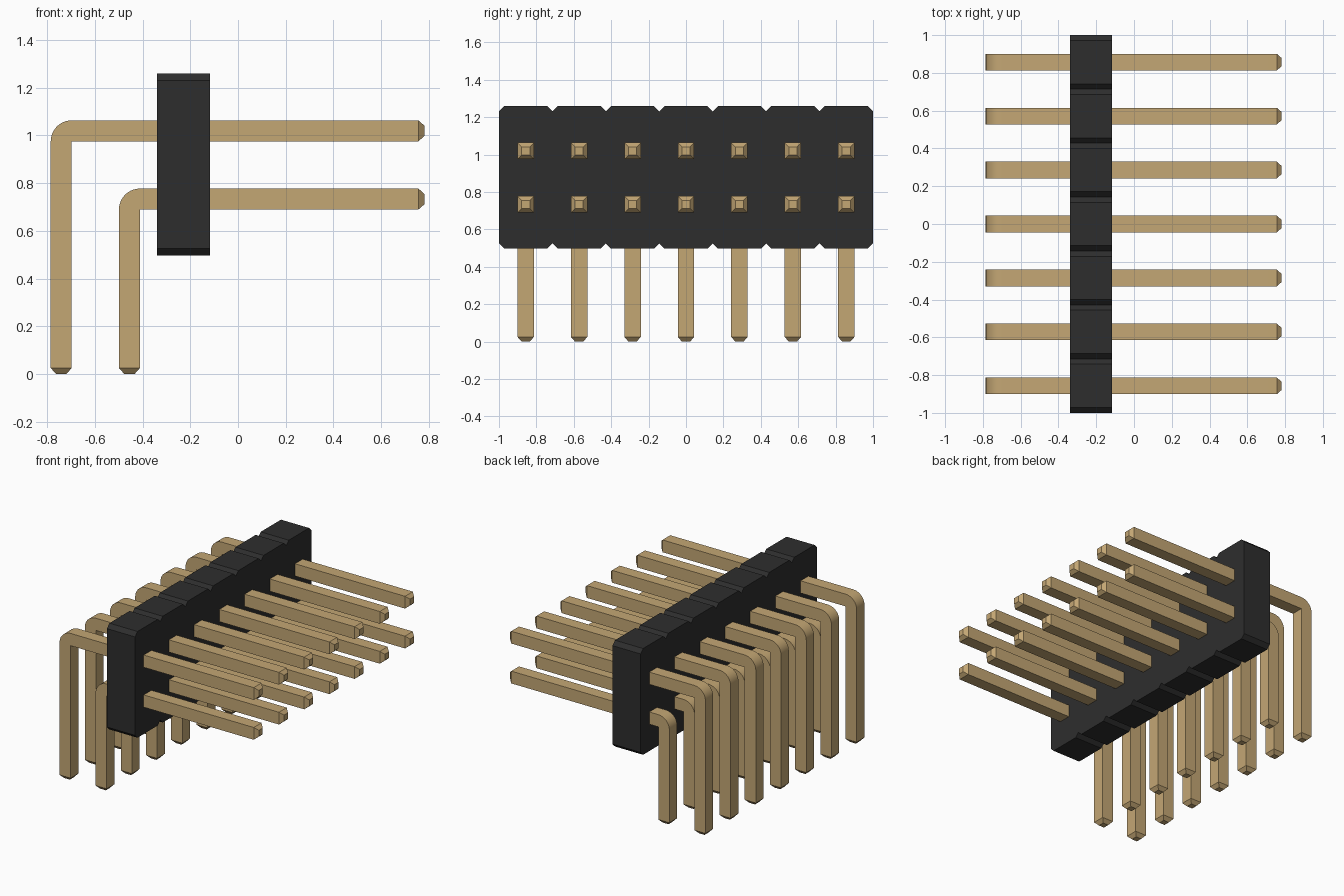
import bpy, bmesh, math
from mathutils import Vector

cube = bpy.data.objects.get("Cube")
if cube:
    bpy.data.objects.remove(cube, do_unlink=True)

COUNT = 7
PITCH = 2 / COUNT
HALF = 0.044       # half thickness of a pin
TIP_HALF = 0.022   # half thickness at the pin tip
TIP_LEN = 0.025
END_X = 0.781


def material(name, rgb):
    mat = bpy.data.materials.new(name)
    mat.use_nodes = True
    colour = (*rgb, 1)
    mat.diffuse_color = colour
    mat.node_tree.nodes["Principled BSDF"].inputs["Base Color"].default_value = colour
    return mat


def finish_mesh(bm, name, mat):
    bmesh.ops.remove_doubles(bm, verts=bm.verts, dist=0.0001)
    bmesh.ops.recalc_face_normals(bm, faces=bm.faces)
    mesh = bpy.data.meshes.new(name)
    bm.to_mesh(mesh)
    bm.free()
    mesh.materials.append(mat)
    return mesh


def place(name, mesh, y=0):
    obj = bpy.data.objects.new(name, mesh)
    obj.location.y = y
    bpy.context.collection.objects.link(obj)
    return obj


def housing_mesh(mat, x0=-0.34, x1=-0.117, z0=0.497, z1=1.259, cut=0.028):
    # Row of chamfered cells outlined in the y-z plane, then extruded along x
    top, bottom = [], []
    for i in range(COUNT):
        a, b = -1 + i * PITCH, -1 + (i + 1) * PITCH
        for y, d in ((a, cut), (a + cut, 0), (b - cut, 0), (b, cut)):
            if i and y == a:
                continue   # shared notch point
            top.append((x0, y, z1 - d))
            bottom.append((x0, y, z0 + d))
    bm = bmesh.new()
    face = bm.faces.new([bm.verts.new(p) for p in top + bottom[::-1]])
    ext = bmesh.ops.extrude_face_region(bm, geom=[face], use_keep_orig=True)
    moved = [v for v in ext["geom"] if isinstance(v, bmesh.types.BMVert)]
    bmesh.ops.translate(bm, verts=moved, vec=(x1 - x0, 0, 0))
    return finish_mesh(bm, "housing", mat)


def pin_mesh(name, leg_x, arm_z, mat, steps=10):
    # Square sections swept along the arm, round the bend and down the leg
    bm = bmesh.new()
    rings = []

    def ring(x, z, normal, half):
        c, n, w = Vector((x, 0, z)), Vector(normal) * half, Vector((0, half, 0))
        rings.append([bm.verts.new(p) for p in (c + n + w, c + n - w, c - n - w, c - n + w)])

    ring(END_X, arm_z, (0, 0, 1), TIP_HALF)
    ring(END_X - TIP_LEN, arm_z, (0, 0, 1), HALF)
    px, pz = leg_x + HALF, arm_z - HALF   # bend pivot at the inner corner
    for i in range(steps + 1):
        a = math.pi / 2 * (1 + i / steps)
        c, s = math.cos(a), math.sin(a)
        ring(px + c * HALF, pz + s * HALF, (c, 0, s), HALF)
    ring(leg_x, TIP_LEN, (-1, 0, 0), HALF)
    ring(leg_x, 0, (-1, 0, 0), TIP_HALF)

    for r, q in zip(rings, rings[1:]):
        for k in range(4):
            j = (k + 1) % 4
            bm.faces.new((r[k], r[j], q[j], q[k]))
    bm.faces.new(rings[0])
    bm.faces.new(rings[-1])
    bmesh.ops.dissolve_degenerate(bm, edges=bm.edges, dist=0.0001)
    mesh = finish_mesh(bm, name, mat)
    mesh.shade_smooth()
    mesh.set_sharp_from_angle(angle=math.radians(30))
    return mesh


black = material("black plastic", (0.027, 0.027, 0.027))
gold = material("gold metal", (0.55, 0.385, 0.175))

# Plastic housing
place("housing", housing_mesh(black))

# Two rows of right-angle pins
for row, leg_x, arm_z in (("upper_pin", -0.741, 1.019), ("lower_pin", -0.455, 0.733)):
    mesh = pin_mesh(row, leg_x, arm_z, gold)
    for i in range(COUNT):
        place(f"{row}_{i + 1}", mesh, (i - (COUNT - 1) / 2) * PITCH)
